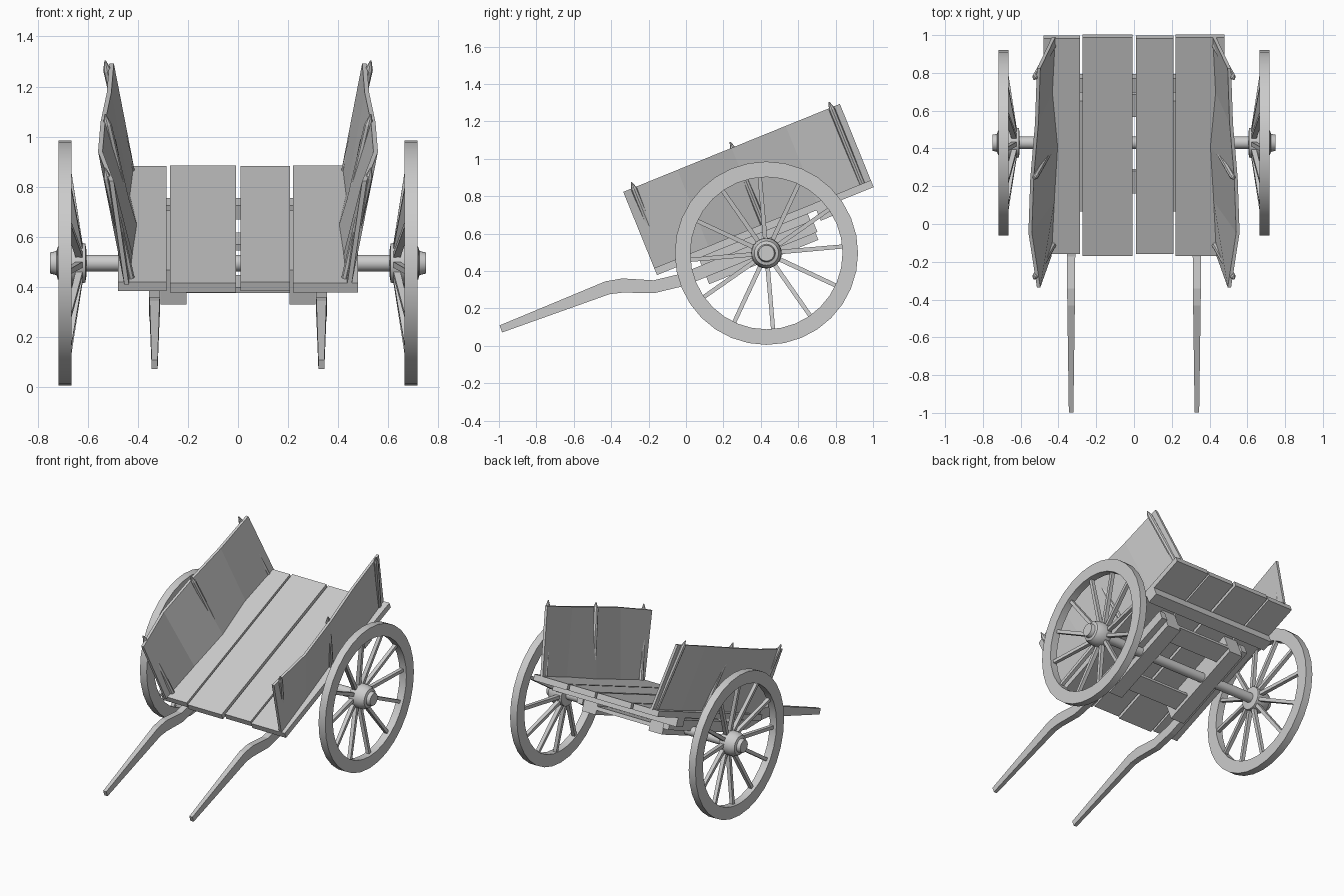
import bpy, bmesh, math
from mathutils import Matrix, Vector

cube = bpy.data.objects.get("Cube")
if cube:
    bpy.data.objects.remove(cube, do_unlink=True)

wood = bpy.data.materials.new("grey_wood")
wood.use_nodes = True
wood.diffuse_color = (0.6, 0.6, 0.6, 1)
wood.node_tree.nodes["Principled BSDF"].inputs["Base Color"].default_value = (0.6, 0.6, 0.6, 1)

# Bed frame: local y runs along the sloping floor, local z is normal to it
BED = Matrix.Translation((0, -0.17, 0.415)) @ Matrix.Rotation(math.radians(22.1), 4, 'X')
AXLE_Y, AXLE_Z = 0.43, 0.495


def finish(name, bm, matrix=Matrix(), smooth=False):
    bm.transform(matrix)
    bmesh.ops.recalc_face_normals(bm, faces=bm.faces)
    mesh = bpy.data.meshes.new(name)
    bm.to_mesh(mesh)
    bm.free()
    mesh.materials.append(wood)
    ob = bpy.data.objects.new(name, mesh)
    bpy.context.scene.collection.objects.link(ob)
    if smooth:
        bpy.ops.object.select_all(action='DESELECT')
        ob.select_set(True)
        bpy.context.view_layer.objects.active = ob
        bpy.ops.object.shade_smooth_by_angle(angle=math.radians(35))
    return ob


def box(name, x, y, z, matrix=BED):
    bm = bmesh.new()
    bmesh.ops.create_cube(bm, size=1)
    for v in bm.verts:
        v.co = [lo + (hi - lo) * (c + 0.5) for c, (lo, hi) in zip(v.co, (x, y, z))]
    return finish(name, bm, matrix)


def skin(bm, rings, closed=False):
    """Bridge equal rings of points into a solid."""
    loops = [[bm.verts.new(p) for p in ring] for ring in rings]
    n = len(loops[0])
    pairs = list(zip(loops, loops[1:])) + ([(loops[-1], loops[0])] if closed else [])
    for a, b in pairs:
        for i in range(n):
            j = (i + 1) % n
            bm.faces.new((a[i], a[j], b[j], b[i]))
    if not closed:
        bm.faces.new(loops[0])
        bm.faces.new(loops[-1])


def lathe(name, profile, side, segments=32, closed=False):
    """Turn (x, radius) points around the axle line."""
    bm = bmesh.new()
    angles = [math.tau * i / segments for i in range(segments)]
    skin(bm, [[(side * x, AXLE_Y + r * math.cos(a), AXLE_Z + r * math.sin(a)) for a in angles]
              for x, r in profile], closed)
    return finish(name, bm, smooth=True)


def rect(c, across, along):
    return [c - across - along, c + across - along, c + across + along, c - across + along]


# Floor planks
PLANKS = [(-0.48, -0.285, 0.012), (-0.272, -0.008, 0), (0.01, 0.208, 0.012), (0.22, 0.48, 0)]
for i, (x0, x1, gap) in enumerate(PLANKS):
    box(f"floor_plank_{i + 1}", (x0, x1), (gap, 1.25 - gap / 2), (-0.04, 0))

# Underframe
box("rear_cross_beam", (-0.48, 0.48), (0.92, 1.0), (-0.10, -0.04))
box("front_brace_board", (-0.31, 0.31), (0.30, 0.43), (-0.165, -0.14))
box("rear_brace_board", (-0.31, 0.31), (0.74, 0.87), (-0.16, -0.135))

# Axle
lathe("axle", [(-0.66, 0.033), (0.66, 0.033)], 1, 20)

for side, word in ((1, "left"), (-1, "right")):
    # Bolster block beneath the floor
    box(f"{word}_bolster", sorted((side * 0.205, side * 0.31)), (0.24, 0.87), (-0.19, -0.04))

    # Curved pulling shaft: y, z, half width, half height
    bm = bmesh.new()
    path = [(-0.99, 0.09, 0.012, 0.02), (-0.42, 0.31, 0.02, 0.036), (-0.34, 0.322, 0.021, 0.038),
            (-0.17, 0.316, 0.022, 0.034), (-0.02, 0.352, 0.022, 0.034), (0.69, 0.64, 0.022, 0.034)]
    rings = []
    for i, (y, z, w, h) in enumerate(path):
        a, b = path[max(i - 1, 0)], path[min(i + 1, len(path) - 1)]
        normal = Vector((0, a[1] - b[1], b[0] - a[0])).normalized()
        rings.append(rect(Vector((side * 0.333, y, z)), Vector((w, 0, 0)), normal * h))
    skin(bm, rings)
    finish(f"{word}_shaft", bm)

    # Warped side board leaning outwards
    bm = bmesh.new()
    tops = (0.505, 0.55, 0.54, 0.515, 0.505)
    feet = (0.445, 0.43, 0.412, 0.44, 0.425)
    rings = []
    for i, (top, foot) in enumerate(zip(tops, feet)):
        y, t = 1.25 * i / 4, 0.009
        rings.append([(side * (foot - t), y, -0.005), (side * (foot + t), y, -0.005),
                      (side * (top + t), y, 0.44), (side * (top - t), y, 0.44)])
    skin(bm, rings)
    finish(f"{word}_side_board", bm, BED)

    # Pointed posts
    for y, place in ((0.06, "front"), (0.63, "middle"), (1.2, "rear")):
        bm = bmesh.new()
        rings = []
        for z, r in ((0, 0.017), (0.43, 0.017), (0.472, 0.003)):
            x = side * (0.43 + 0.1 * z / 0.47)
            rings.append([(x + r * math.cos(k * math.tau / 8), y + r * math.sin(k * math.tau / 8), z)
                          for k in range(8)])
        skin(bm, rings)
        finish(f"{word}_{place}_post", bm, BED)

    # Wheel rim and hub
    lathe(f"{word}_wheel_rim", [(0.665, 0.49), (0.717, 0.49), (0.717, 0.407), (0.665, 0.407)],
          side, 32, True)
    lathe(f"{word}_wheel_hub", [(0.605, 0.05), (0.61, 0.078), (0.635, 0.082), (0.69, 0.08),
                                (0.72, 0.065), (0.725, 0.048), (0.75, 0.042)], side, 24)

    # Dished spokes, tapering to the hub
    bm = bmesh.new()
    for i in range(12):
        a = math.radians(5 + 30 * i)
        out = Vector((0, math.cos(a), math.sin(a)))
        turn = Vector((0, -math.sin(a), math.cos(a)))
        hub = Vector((side * 0.632, AXLE_Y, AXLE_Z))
        rim = Vector((side * 0.685, AXLE_Y, AXLE_Z))
        skin(bm, [rect(hub + out * 0.06, Vector((0.014, 0, 0)), turn * 0.012),
                  rect(rim + out * 0.415, Vector((0.012, 0, 0)), turn * 0.011)])
    finish(f"{word}_wheel_spokes", bm)
